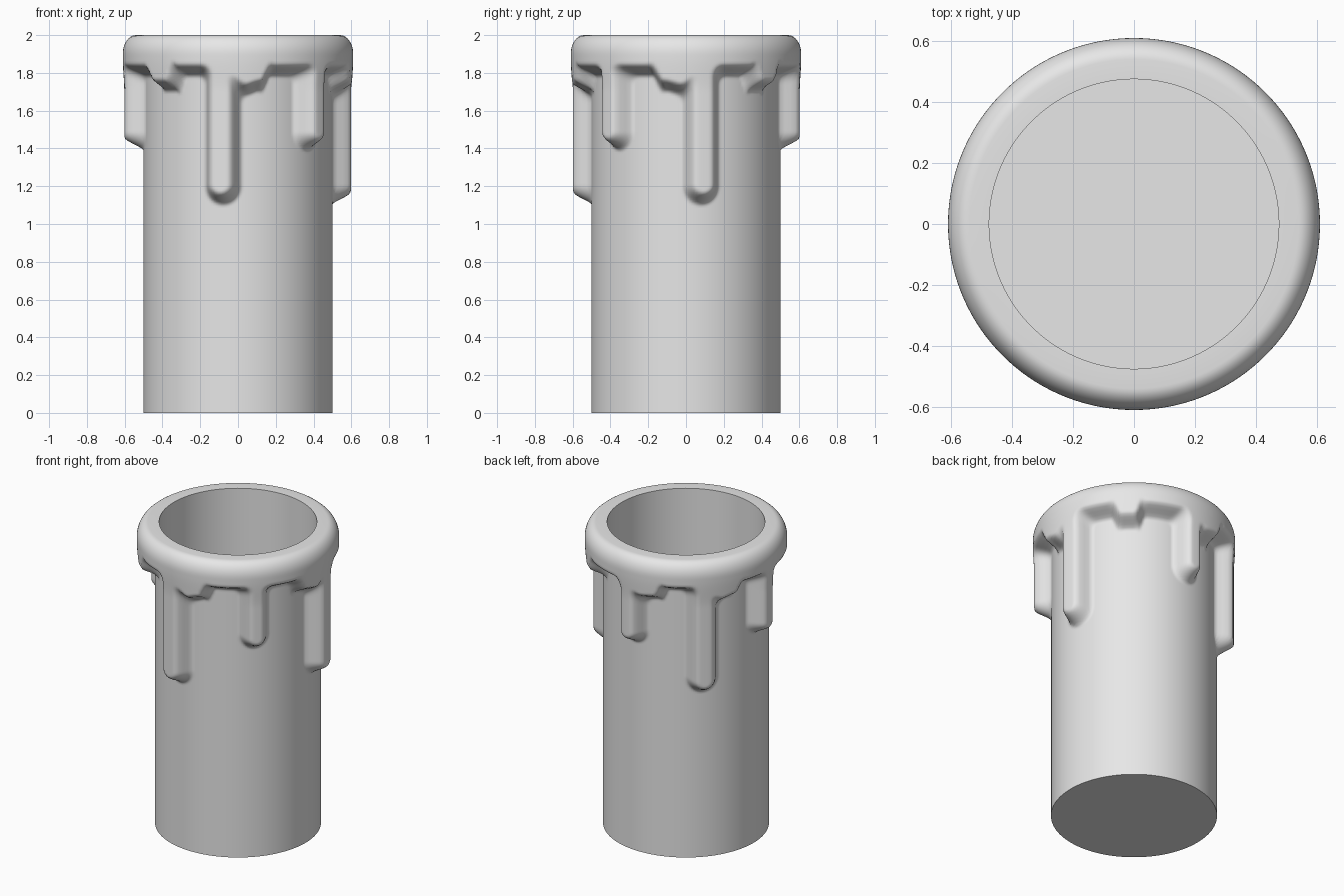
import bpy, bmesh, math

cube = bpy.data.objects.get("Cube")
if cube:
    bpy.data.objects.remove(cube, do_unlink=True)

SEGMENTS = 256
BODY_R, WAX, INNER_R, FLOOR_Z = 0.5, 0.102, 0.475, 0.02
ARC = 0.55  # radius used to turn angles into surface distance

# Wavy lower edge of the wax collar: (angle from front in degrees, height)
EDGE = [(-72, 1.81), (-57, 1.81), (-48, 1.73), (-39, 1.73), (-33, 1.81), (-19, 1.81),
        (-9, 1.78), (4, 1.71), (12, 1.73), (19, 1.81), (70, 1.81), (78, 1.73),
        (88, 1.71), (99, 1.78), (109, 1.81), (125, 1.81), (132, 1.73), (141, 1.73),
        (147, 1.81), (168, 1.81), (178, 1.77), (187, 1.73), (197, 1.74), (203, 1.81),
        (218, 1.81), (226, 1.77), (236, 1.72), (245, 1.74), (252, 1.81), (288, 1.81)]
# Drips: (angle, bottom height, half width)
DRIPS = [(-9, 1.13, .077), (46, 1.42, .068), (99, 1.13, .077),
         (178, 1.42, .068), (226, 1.13, .077), (272, 1.42, .068)]


def smoothstep(t):
    t = max(0.0, min(1.0, t))
    return t * t * (3 - 2 * t)


def edge_height(deg):
    deg = (deg + 72) % 360 - 72
    for (a, za), (b, zb) in zip(EDGE, EDGE[1:]):
        if a <= deg <= b:
            return za + (zb - za) * smoothstep((deg - a) / (b - a))
    return EDGE[0][1]


def smooth_min(a, b, k):
    h = max(k - abs(a - b), 0) / k
    return min(a, b) - h * h * k / 4


def wax_distance(deg, z):
    """Distance outside the wax outline on the unrolled candle."""
    slope = (edge_height(deg + 1) - edge_height(deg - 1)) / (ARC * math.radians(2))
    d = (edge_height(deg) - z) / math.sqrt(1 + slope * slope)
    for angle, bottom, width in DRIPS:
        s = ARC * math.radians((deg - angle + 180) % 360 - 180)
        drop = max(bottom + width - z, 0)
        d = smooth_min(d, math.hypot(s, drop) - width, 0.05)
    return d


def surface_radius(deg, z):
    swell = 0.008 * smoothstep((z - 1.7) / 0.18)
    cover = smoothstep((0.035 - wax_distance(deg, z)) / 0.075)
    return BODY_R + (WAX + swell) * cover


def ring(bm, radius, z):
    """Ring of vertices; radius may depend on the angle."""
    verts = []
    for i in range(SEGMENTS):
        deg = 360 * i / SEGMENTS
        a = math.radians(deg)
        r = radius(deg, z) if callable(radius) else radius
        verts.append(bm.verts.new((r * math.sin(a), -r * math.cos(a), z)))
    return verts


bm = bmesh.new()
# Plain shaft, then the dense zone with drips
rings = [ring(bm, BODY_R, z) for z in (0, 0.35, 0.7, 1.0)]
ROWS = 76
for k in range(1, ROWS + 1):
    rings.append(ring(bm, surface_radius, 1.0 + 0.9 * k / ROWS))
# Rounded lip
for k in range(1, 11):
    a = math.pi / 2 * k / 10
    rings.append(ring(bm, 0.54 + 0.07 * math.cos(a), 1.9 + 0.1 * math.sin(a)))
# Hollow inside
rings.append(ring(bm, INNER_R, 2.0))
rings.append(ring(bm, INNER_R, FLOOR_Z))

for low, high in zip(rings, rings[1:]):
    for i in range(SEGMENTS):
        j = (i + 1) % SEGMENTS
        bm.faces.new((low[i], low[j], high[j], high[i]))
bm.faces.new(rings[0][::-1])   # underside
bm.faces.new(rings[-1])        # floor of the hollow
bmesh.ops.recalc_face_normals(bm, faces=bm.faces)

mesh = bpy.data.meshes.new("candle_sleeve")
bm.to_mesh(mesh)
bm.free()
candle = bpy.data.objects.new("candle_sleeve", mesh)
bpy.context.collection.objects.link(candle)

# Wax colour
wax = bpy.data.materials.new("pale_grey_wax")
wax.use_nodes = True
colour = (0.8, 0.8, 0.8, 1)
wax.diffuse_color = colour
wax.node_tree.nodes["Principled BSDF"].inputs["Base Color"].default_value = colour
mesh.materials.append(wax)

bpy.ops.object.select_all(action="DESELECT")
candle.select_set(True)
bpy.context.view_layer.objects.active = candle
bpy.ops.object.shade_smooth_by_angle(angle=math.radians(60))
